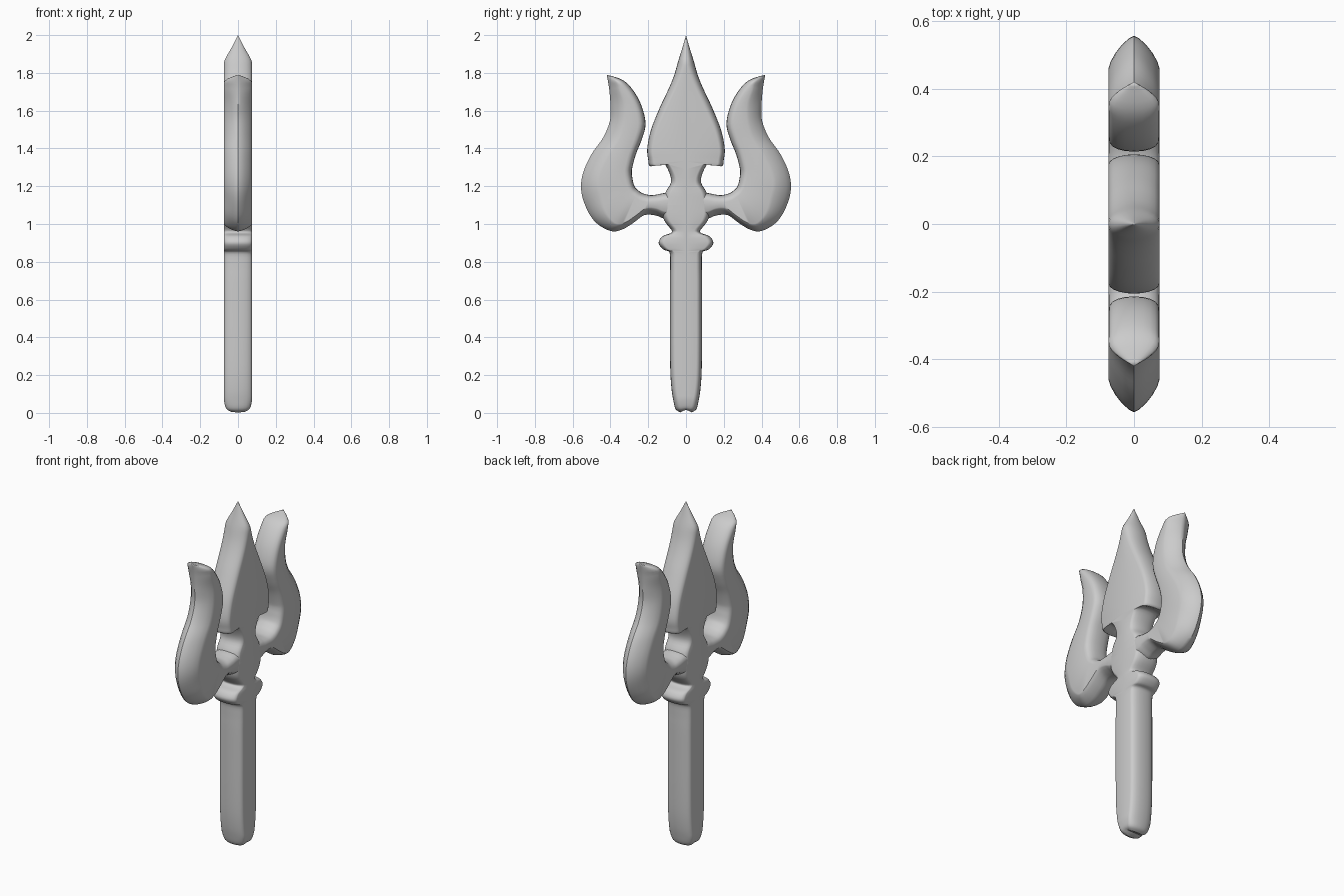
import bpy, bmesh, math

if "Cube" in bpy.data.objects:
    bpy.data.objects.remove(bpy.data.objects["Cube"])

HALF = 0.075   # half thickness of the whole flat piece
STEPS = 4      # interpolated sections per station
ARC = 10       # points around a rounded edge


def spline(rows):
    """Catmull-Rom interpolation of the section stations."""
    out = []
    for i in range(len(rows) - 1):
        p0, p1 = rows[max(i - 1, 0)], rows[i]
        p2, p3 = rows[i + 1], rows[min(i + 2, len(rows) - 1)]
        for k in range(STEPS):
            t = k / STEPS
            out.append([b + 0.5 * t * (c - a + t * (2*a - 5*b + 4*c - d + t * (3*(b - c) + d - a)))
                        for a, b, c, d in zip(p0, p1, p2, p3)])
    out.append(list(rows[-1]))
    return out


def edge_arc(power):
    """Rounded-edge profile: (inset fraction, thickness fraction) from +x to -x."""
    pts = []
    for k in range(ARC + 1):
        a = math.pi / 2 - math.pi * k / ARC
        s, c = math.sin(a), max(math.cos(a), 0)
        pts.append((1 - c ** (2 / power), math.copysign(abs(s) ** (2 / power), s)))
    return pts


def loft(name, rows, closed, power, caps):
    """Stations: inner y, inner z, outer y, outer z, outer edge depth, half thickness."""
    bm = bmesh.new()
    rings = []
    for yi, zi, yo, zo, depth, h in spline(rows):
        h = min(max(h, 0), HALF)
        w = math.hypot(yo - yi, zo - zi)
        uy, uz = ((yo - yi) / w, (zo - zi) / w) if w > 1e-6 else (0, 0)
        pts = []
        d = min(depth, w * (0.6 if closed else 0.9))
        for inset, x in edge_arc(power):
            pts.append((x * h, yo - uy * d * inset, zo - uz * d * inset))
        if closed:
            d = min(0.04, w * 0.35)
            for inset, x in edge_arc(2.3):
                pts.append((-x * h, yi + uy * d * inset, zi + uz * d * inset))
        else:
            pts = [(h, yi, zi)] + pts + [(-h, yi, zi)]
        rings.append([bm.verts.new(p) for p in pts])
    n = len(rings[0])
    for a, b in zip(rings, rings[1:]):
        for k in range(n if closed else n - 1):
            j = (k + 1) % n
            bm.faces.new((a[k], a[j], b[j], b[k]))
    for c in caps:
        bm.faces.new(rings[c])
    bmesh.ops.remove_doubles(bm, verts=bm.verts[:], dist=1e-4)
    bmesh.ops.recalc_face_normals(bm, faces=bm.faces[:])
    mesh = bpy.data.meshes.new(name)
    bm.to_mesh(mesh)
    bm.free()
    ob = bpy.data.objects.new(name, mesh)
    bpy.context.collection.objects.link(ob)
    m = ob.modifiers.new("mirror", 'MIRROR')
    m.use_axis = (False, True, False)
    m.merge_threshold = 0.0005
    bpy.ops.object.select_all(action='DESELECT')
    ob.select_set(True)
    bpy.context.view_layer.objects.active = ob
    bpy.ops.object.modifier_apply(modifier=m.name)
    bpy.ops.object.shade_smooth_by_angle(angle=math.radians(40))
    return ob


def half(rows):
    """Centre parts: inner edge lies on y = 0."""
    return [(0, zi, y, z, d, h) for zi, y, z, d, h in rows]


# Shaft with its collar
loft("shaft_and_collar", half([
    (.017, .03, .003, .02, .045), (.03, .055, .02, .03, .064), (.08, .068, .07, .03, HALF),
    (.13, .077, .13, .03, HALF), (.22, .083, .22, .03, HALF), (.37, .085, .37, .03, HALF),
    (.55, .085, .55, .03, HALF), (.70, .085, .70, .03, HALF), (.79, .084, .79, .03, HALF),
    (.84, .088, .85, .03, HALF), (.87, .12, .865, .03, HALF), (.90, .145, .90, .03, HALF),
    (.925, .125, .935, .03, HALF), (.95, .085, .95, .03, HALF), (.975, .075, .965, .03, HALF),
    (1.02, .11, 1.01, .03, HALF), (1.06, .125, 1.05, .03, HALF), (1.10, .125, 1.10, .03, HALF)]),
    False, 2.2, [0])

# Neck and barbed centre blade
loft("centre_blade", half([
    (1.10, .125, 1.10, .03, HALF), (1.16, .11, 1.165, .03, HALF), (1.21, .08, 1.22, .03, HALF),
    (1.26, .09, 1.275, .03, HALF), (1.30, .125, 1.325, .03, HALF), (1.33, .188, 1.305, .03, HALF),
    (1.35, .20, 1.34, .03, HALF), (1.40, .205, 1.40, .03, HALF), (1.50, .185, 1.50, .035, HALF),
    (1.62, .137, 1.62, .04, HALF), (1.72, .09, 1.72, .04, HALF), (1.79, .062, 1.79, .04, HALF),
    (1.86, .042, 1.86, .04, .073), (1.93, .02, 1.93, .02, .036), (2.0, 0, 2.0, 0, 0)]),
    False, 2.0, [])

# Curved side prongs with their arms, mirrored left to right
loft("side_prongs", [
    (.07, 1.17, .07, 1.02, .04, .074), (.12, 1.163, .12, 1.03, .04, .074),
    (.155, 1.156, .16, 1.045, .04, HALF), (.19, 1.153, .22, 1.047, .04, HALF),
    (.23, 1.163, .28, 1.005, .04, HALF), (.255, 1.18, .34, .97, .04, HALF),
    (.27, 1.195, .40, .963, .05, HALF), (.278, 1.215, .48, 1.01, .08, HALF),
    (.283, 1.24, .53, 1.09, .10, HALF), (.287, 1.27, .555, 1.18, .10, HALF),
    (.284, 1.30, .545, 1.27, .10, HALF), (.265, 1.37, .50, 1.37, .10, HALF),
    (.235, 1.445, .437, 1.46, .09, HALF), (.214, 1.53, .402, 1.55, .08, HALF),
    (.237, 1.63, .40, 1.63, .08, HALF), (.285, 1.715, .405, 1.70, .06, HALF),
    (.34, 1.765, .412, 1.75, .05, .068), (.42, 1.79, .42, 1.79, 0, 0)],
    True, 1.4, [0])
